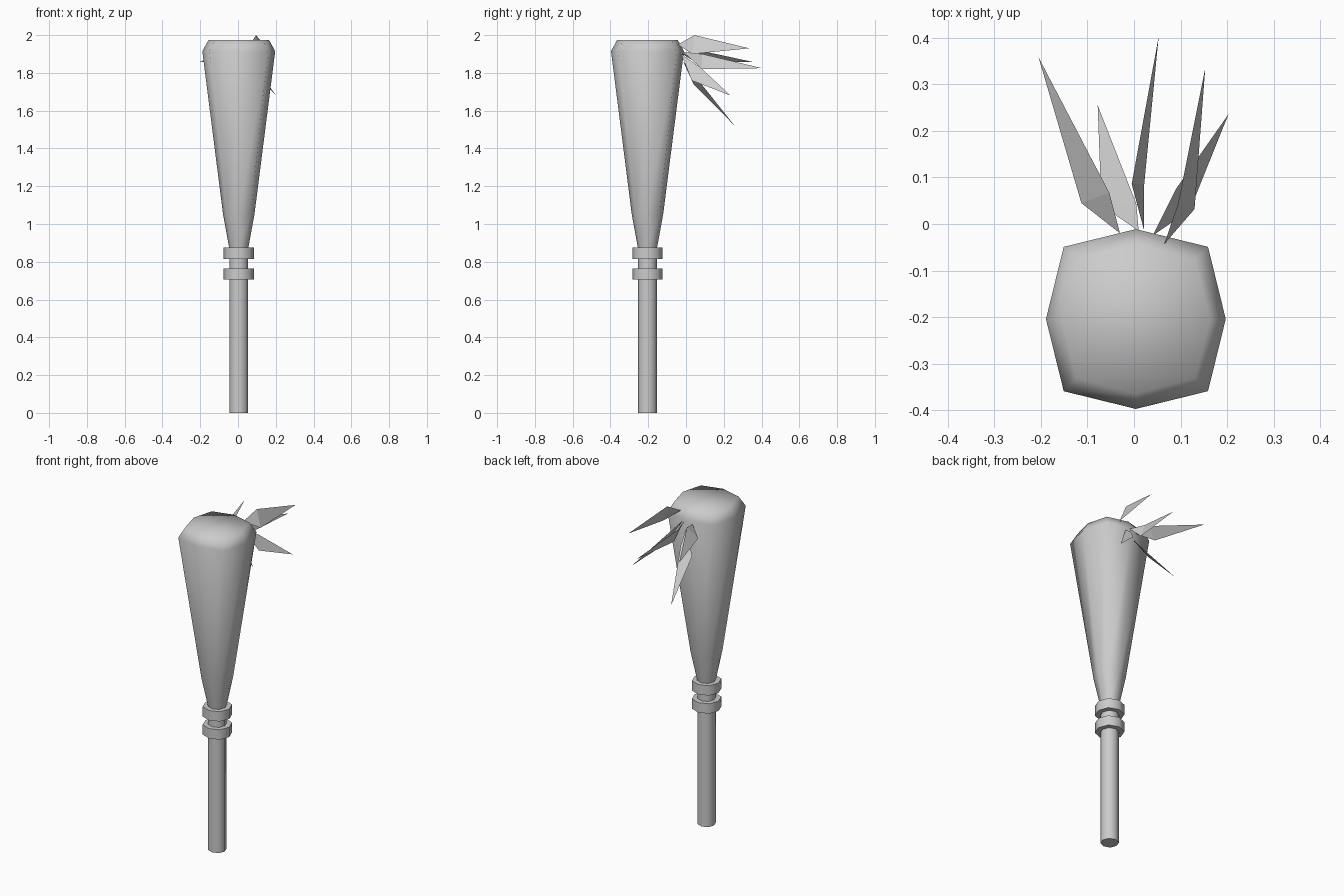
import bpy, bmesh, math

if "Cube" in bpy.data.objects:
    bpy.data.objects.remove(bpy.data.objects["Cube"])

CX, CY = 0.004, -0.204   # axis of the club


def lathe(name, rings, n=8):
    """Loft octagons; each ring is (z, radius, diagonal stretch)."""
    bm = bmesh.new()
    loops = []
    for z, r, stretch in rings:
        loop = []
        for i in range(n):
            a = 2 * math.pi * i / n
            k = r * (stretch if i % 2 else 1.0)
            loop.append(bm.verts.new((CX + k * math.cos(a), CY + k * math.sin(a), z)))
        loops.append(loop)
    for lo, hi in zip(loops, loops[1:]):
        for i in range(n):
            j = (i + 1) % n
            bm.faces.new((lo[i], lo[j], hi[j], hi[i]))
    bm.faces.new(loops[0][::-1])
    bm.faces.new(loops[-1])
    return finish(name, bm, True)


def finish(name, bm, smooth):
    bmesh.ops.recalc_face_normals(bm, faces=bm.faces)
    mesh = bpy.data.meshes.new(name)
    bm.to_mesh(mesh)
    bm.free()
    obj = bpy.data.objects.new(name, mesh)
    bpy.context.collection.objects.link(obj)
    if smooth:
        bpy.ops.object.select_all(action='DESELECT')
        obj.select_set(True)
        bpy.context.view_layer.objects.active = obj
        bpy.ops.object.shade_smooth_by_angle(angle=math.radians(62))
    return obj


def feather(name, base, side_a, side_b, tip):
    """Thin kite folded across its widest line."""
    bm = bmesh.new()
    b, s, t, p = [bm.verts.new(c) for c in (base, side_a, side_b, tip)]
    bm.faces.new((b, s, t))
    bm.faces.new((s, p, t))
    return finish(name, bm, False)


# handle shaft
lathe("handle", [(0, 0.05, 1.03), (0.88, 0.05, 1.03)])

# flared striking head
lathe("club_head", [(0.87, 0.05, 1.03), (1.05, 0.083, 1.08),
                    (1.915, 0.193, 1.135), (1.975, 0.16, 1.12)])

# two grip bands
for i, z in enumerate((0.705, 0.815)):
    lathe(f"grip_band_{i + 1}", [(z, 0.08, 1.03), (z + 0.06, 0.08, 1.03)])

# feathers tied to the back of the head
feathers = [
    ((-0.03, -0.02, 1.90), (-0.113, 0.045, 1.86), (-0.053, 0.067, 1.92), (-0.205, 0.358, 1.857)),
    ((0.01, -0.015, 1.86), (-0.07, 0.04, 1.74), (0.005, 0.043, 1.79), (-0.078, 0.255, 1.523)),
    ((0.022, -0.015, 1.91), (-0.005, 0.086, 1.90), (0.022, 0.086, 1.82), (0.053, 0.403, 1.825)),
    ((0.065, -0.043, 1.95), (0.095, 0.045, 2.0), (0.13, 0.032, 1.90), (0.153, 0.335, 1.93)),
    ((0.04, -0.025, 1.90), (0.09, 0.075, 1.83), (0.12, 0.03, 1.76), (0.203, 0.236, 1.68)),
]
for i, pts in enumerate(feathers):
    feather(f"feather_{i + 1}", *pts)
